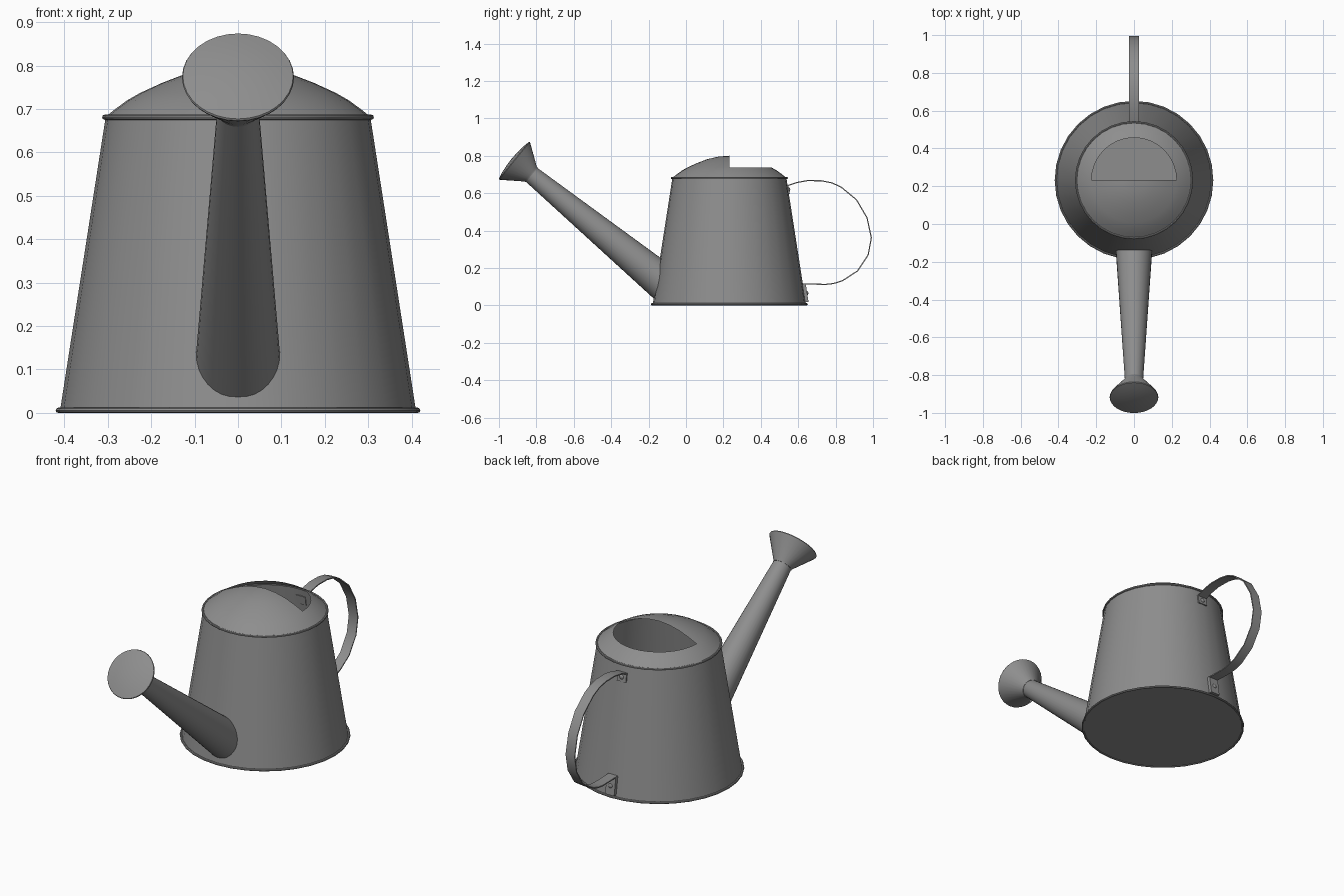
import bpy, bmesh
from math import cos, sin, pi, radians
from mathutils import Vector, Matrix

if "Cube" in bpy.data.objects:
    bpy.data.objects.remove(bpy.data.objects["Cube"])

metal = bpy.data.materials.new("grey_metal")
metal.use_nodes = True
grey = (0.27, 0.27, 0.27, 1)
metal.diffuse_color = grey
metal.node_tree.nodes["Principled BSDF"].inputs["Base Color"].default_value = grey

CY = 0.232                      # body axis position along y
HEIGHT, R_LOW, R_TOP = 0.68, 0.41, 0.305
CENTRE = Matrix.Translation((0, CY, 0))


def wall_radius(z):
    return R_LOW + (R_TOP - R_LOW) * z / HEIGHT


def finish(name, bm, matrix=Matrix(), recalc=True):
    bmesh.ops.remove_doubles(bm, verts=bm.verts, dist=1e-5)
    if recalc:
        bmesh.ops.recalc_face_normals(bm, faces=bm.faces)
    bm.transform(matrix)
    mesh = bpy.data.meshes.new(name)
    bm.to_mesh(mesh)
    bm.free()
    mesh.materials.append(metal)
    obj = bpy.data.objects.new(name, mesh)
    bpy.context.collection.objects.link(obj)
    bpy.ops.object.select_all(action='DESELECT')
    obj.select_set(True)
    bpy.context.view_layer.objects.active = obj
    bpy.ops.object.shade_smooth_by_angle(angle=radians(35))
    return obj


def revolve(profile, sides=32):
    """Turn (radius, height) points around z."""
    bm = bmesh.new()
    rings = [[bm.verts.new((r * cos(2 * pi * i / sides), r * sin(2 * pi * i / sides), z))
              for i in range(sides)] for r, z in profile]
    for a, b in zip(rings, rings[1:]):
        for i in range(sides):
            j = (i + 1) % sides
            bm.faces.new((a[i], a[j], b[j], b[i]))
    bmesh.ops.remove_doubles(bm, verts=bm.verts, dist=1e-5)
    return bm


def rim(name, radius, z, thick):
    loop = [(radius + thick * cos(pi * k / 4), z + thick * sin(pi * k / 4)) for k in range(9)]
    finish(name, revolve(loop), CENTRE)


# Tapered body with a closed base and an open top
finish("body", revolve([(0, 0.004), (R_LOW, 0.004), (R_TOP, HEIGHT)]), CENTRE)
rim("bottom_rim", 0.414, 0.006, 0.006)
rim("top_rim", 0.307, 0.681, 0.006)

# Domed lid, cut open over its rear half
HOLE = 0.225
lid = revolve([(0.305, 0.682), (0.285, 0.698), (0.255, 0.72), (HOLE, 0.737), (0.175, 0.76),
               (0.12, 0.781), (0.06, 0.795), (0, 0.80)])
opening = [f for f in lid.faces
           if f.calc_center_median().y > 0 and f.calc_center_median().xy.length < HOLE - 0.01]
bmesh.ops.delete(lid, geom=opening, context='FACES')
finish("lid", lid, CENTRE, recalc=False)

# Spout: a cone whose lower ring is trimmed to the body wall
tip = Vector((0, -0.828, 0.70))
axis = Vector((0, -0.774, 0.633)).normalized()
side = Vector((1, 0, 0))
up = side.cross(axis)
spout = bmesh.new()
SIDES = 32
upper, lower = [], []
for i in range(SIDES):
    ray = side * cos(2 * pi * i / SIDES) + up * sin(2 * pi * i / SIDES)
    start = tip + ray * 0.048
    end = tip - axis * 1.1 + ray * 0.108
    lo, hi = 0.0, 1.0
    for _ in range(24):
        mid = (lo + hi) / 2
        p = start.lerp(end, mid)
        if Vector((p.x, p.y - CY)).length < wall_radius(p.z) - 0.002:
            hi = mid
        else:
            lo = mid
    upper.append(spout.verts.new(start))
    lower.append(spout.verts.new(start.lerp(end, hi)))
for i in range(SIDES):
    j = (i + 1) % SIDES
    spout.faces.new((upper[i], upper[j], lower[j], lower[i]))
finish("spout", spout)

# Flared sprinkler head with a gently domed face
aim = Matrix.Translation(tip) @ axis.to_track_quat('Z', 'Y').to_matrix().to_4x4()
finish("sprinkler_head", revolve([(0, -0.004), (0.05, -0.004), (0.052, 0.004), (0.127, 0.11),
                                  (0.129, 0.115), (0.127, 0.119), (0.09, 0.127),
                                  (0.045, 0.132), (0, 0.134)]), aim)

# Strap handle: a flat band swept along a curved path
WIDTH = 0.027
path = [(0.542, 0.64), (0.595, 0.657), (0.65, 0.667), (0.725, 0.666), (0.78, 0.655),
        (0.83, 0.632), (0.912, 0.564), (0.968, 0.468), (0.991, 0.361), (0.974, 0.27),
        (0.917, 0.184), (0.837, 0.132), (0.79, 0.117), (0.746, 0.112), (0.625, 0.115)]
points = [Vector((0, y, z)) for y, z in path]
strap = bmesh.new()
rings = []
for k, p in enumerate(points):
    along = (points[min(k + 1, len(points) - 1)] - points[max(k - 1, 0)]).normalized()
    out = along.cross(Vector((1, 0, 0))) * 0.003
    rings.append([strap.verts.new(p + Vector((sx * WIDTH, 0, 0)) + out * so)
                  for sx, so in ((-1, -1), (1, -1), (1, 1), (-1, 1))])
for a, b in zip(rings, rings[1:]):
    for i in range(4):
        j = (i + 1) % 4
        strap.faces.new((a[i], a[j], b[j], b[i]))
strap.faces.new(rings[0])
strap.faces.new(rings[-1])
finish("handle_strap", strap)


# Mounting tabs against the wall, each with a rivet
def mount(name, z_low, z_high, depth):
    tab = bmesh.new()
    corners = [(z_low, -0.006), (z_low, depth), (z_high, depth), (z_high, -0.006)]
    sides = [[tab.verts.new((x, CY + wall_radius(z) + d, z)) for z, d in corners]
             for x in (-WIDTH, WIDTH)]
    for i in range(4):
        j = (i + 1) % 4
        tab.faces.new((sides[0][i], sides[0][j], sides[1][j], sides[1][i]))
    for s in sides:
        tab.faces.new(s)
    finish(name + "_handle_tab", tab)
    z = (z_low + z_high) / 2
    rivet = bmesh.new()
    bmesh.ops.create_uvsphere(rivet, u_segments=12, v_segments=8, radius=0.012)
    place = Matrix.Translation((0, CY + wall_radius(z) + depth, z))
    finish(name + "_rivet", rivet, place @ Matrix.Diagonal((1, 0.5, 1, 1)))


mount("upper", 0.595, 0.642, 0.005)
mount("lower", 0.018, 0.112, 0.016)
